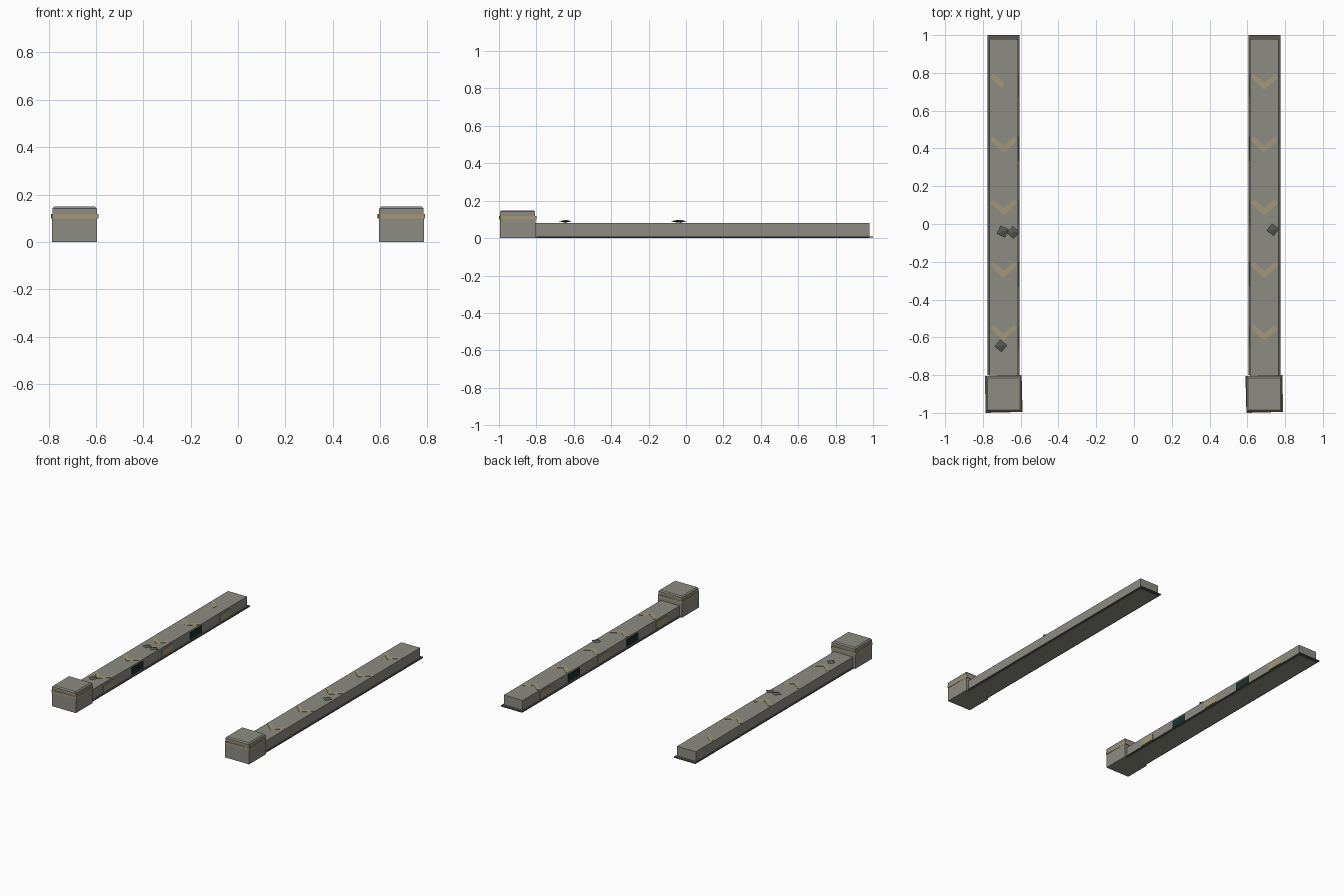
import bpy, bmesh, math
from mathutils import Matrix, Vector

cube = bpy.data.objects.get("Cube")
if cube:
    bpy.data.objects.remove(cube, do_unlink=True)


def material(name, colour):
    m = bpy.data.materials.new(name)
    m.use_nodes = True
    m.diffuse_color = (*colour, 1)
    m.node_tree.nodes["Principled BSDF"].inputs["Base Color"].default_value = (*colour, 1)
    return m


STONE = material("warm grey stone", (0.27, 0.265, 0.225))
DARK = material("dark grey stone", (0.095, 0.098, 0.08))
GOLD = material("dull gold", (0.37, 0.31, 0.19))
TEAL = material("deep teal", (0.012, 0.028, 0.028))


def finish(name, bm, mat):
    bmesh.ops.recalc_face_normals(bm, faces=bm.faces)
    mesh = bpy.data.meshes.new(name)
    bm.to_mesh(mesh)
    bm.free()
    mesh.materials.append(mat)
    ob = bpy.data.objects.new(name, mesh)
    bpy.context.collection.objects.link(ob)
    return ob


def box(name, centre, size, mat, turn=0.0, bevel=0.0):
    bm = bmesh.new()
    bmesh.ops.create_cube(bm, size=1, matrix=Matrix.Diagonal((*size, 1)))
    if bevel:
        top = [e for e in bm.edges if all(v.co.z > 0 for v in e.verts)]
        bmesh.ops.bevel(bm, geom=top, offset=bevel, segments=1, affect='EDGES')
    ob = finish(name, bm, mat)
    ob.location = centre
    ob.rotation_euler.z = turn
    return ob


def prism(name, points, z, height, mat):
    bm = bmesh.new()
    face = bm.faces.new([bm.verts.new((x, y, z)) for x, y in points])
    up = bmesh.ops.extrude_face_region(bm, geom=[face])["geom"]
    bmesh.ops.translate(bm, vec=Vector((0, 0, height)),
                        verts=[g for g in up if isinstance(g, bmesh.types.BMVert)])
    return finish(name, bm, mat)


def shard(name, x, y, turn):
    # flattened double pyramid of loose stone
    bm = bmesh.new()
    for side in (1, -1):
        bmesh.ops.create_cone(bm, segments=4, radius1=0.034, radius2=0, depth=0.008,
                              matrix=Matrix.Translation((0, 0, 0.004 * side))
                              @ Matrix.Rotation(0 if side > 0 else math.pi, 4, 'X'))
    bmesh.ops.remove_doubles(bm, verts=bm.verts, dist=0.0005)
    ob = finish(name, bm, DARK)
    ob.location = (x, y, 0.09)
    ob.rotation_euler.z = turn


ARM = [(0, -0.04), (0.072, 0.026), (0.056, 0.045), (0, -0.002)]

for label, side in (("left", 1), ("right", -1)):
    cx = 0.69 * side

    # long low wall on its thin base plate
    box(f"{label}_wall", (cx, 0.085, 0.04), (0.15, 1.79, 0.08), STONE)
    box(f"{label}_base_plate", (cx, 0.1, 0.006), (0.17, 1.8, 0.008), DARK)

    # end post: block, gold band and chamfered cap
    box(f"{label}_post", (cx, -0.9, 0.05), (0.19, 0.19, 0.1), STONE)
    box(f"{label}_post_band", (cx, -0.9, 0.108), (0.195, 0.195, 0.018), GOLD,
        math.radians(1.5))
    box(f"{label}_post_cap", (cx, -0.9, 0.132), (0.188, 0.188, 0.034), STONE, bevel=0.008)

    # chevrons on top and panels along the inner side
    for i in range(5):
        y = 0.75 - i * 0.332
        for hand in (1, -1):
            if side < 0 and i == 0 and hand > 0:
                continue  # worn-away arm
            prism(f"{label}_chevron_{i + 1}", [(cx + hand * x, y + v) for x, v in ARM],
                  0.079, 0.003, GOLD)
        box(f"{label}_inner_panel_{i + 1}", (cx - side * 0.075, y - 0.02, 0.043),
            (0.008, 0.13 if i % 2 else 0.12, 0.052 if i % 2 else 0.045),
            TEAL if i % 2 else GOLD)

# loose shards
for n, (x, y, turn) in enumerate([(-0.695, -0.04, 0.35), (-0.64, -0.045, 0.05),
                                  (-0.705, -0.645, 0.1), (0.735, -0.03, 0.15)]):
    shard(f"stone_shard_{n + 1}", x, y, turn)
